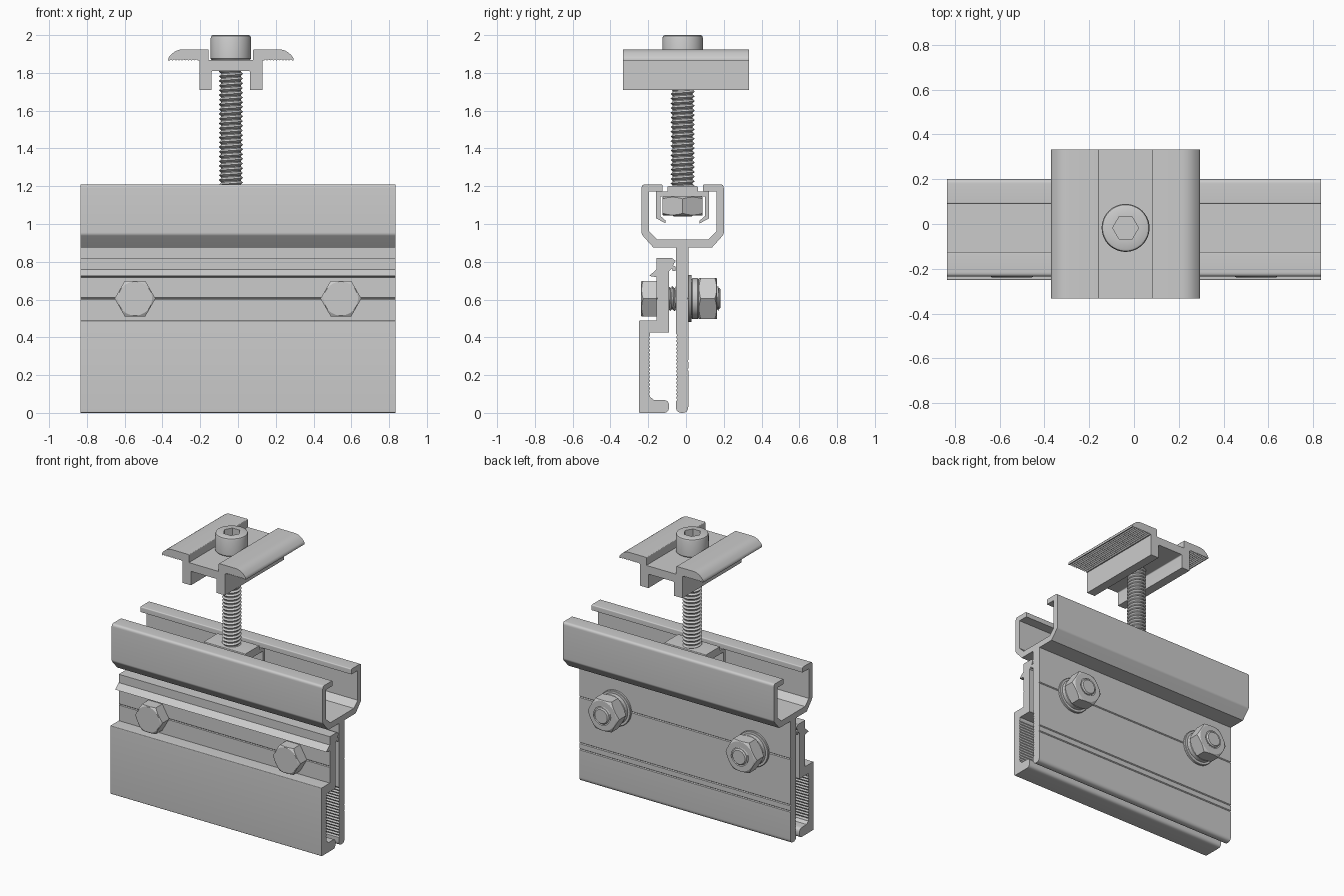
import bpy, bmesh, math
from mathutils import Vector, Matrix

if "Cube" in bpy.data.objects:
    bpy.data.objects.remove(bpy.data.objects["Cube"])

CY = -0.0175          # centre of the channel in y
CX = -0.0375          # centre of the upright bolt and top clamp in x
N = 48


def finish(name, bm, matrix=None):
    if matrix:
        bm.transform(matrix)
    bmesh.ops.recalc_face_normals(bm, faces=bm.faces)
    me = bpy.data.meshes.new(name)
    bm.to_mesh(me)
    bm.free()
    ob = bpy.data.objects.new(name, me)
    bpy.context.collection.objects.link(ob)
    bpy.ops.object.select_all(action='DESELECT')
    ob.select_set(True)
    bpy.context.view_layer.objects.active = ob
    bpy.ops.object.shade_smooth_by_angle(angle=math.radians(30))
    return ob


def rounded(pts):
    """Round every corner given as (u, v, size)."""
    out = []
    for i, p in enumerate(pts):
        c = Vector(p[:2])
        if len(p) == 2:
            out.append(c)
            continue
        a = c + (Vector(pts[i - 1][:2]) - c).normalized() * p[2]
        b = c + (Vector(pts[(i + 1) % len(pts)][:2]) - c).normalized() * p[2]
        for k in range(7):
            t = k / 6
            out.append(a * (1 - t) ** 2 + c * 2 * t * (1 - t) + b * t * t)
    return out


def extrude(name, pts, axis, lo, hi):
    """Extrude a (y, z) profile along X or an (x, z) profile along Y."""
    bm = bmesh.new()
    rows = []
    for w in (lo, hi):
        rows.append([bm.verts.new((w, p.x, p.y) if axis == 'X' else (p.x, w, p.y))
                     for p in rounded(pts)])
    n = len(rows[0])
    for i in range(n):
        j = (i + 1) % n
        bm.faces.new((rows[0][i], rows[0][j], rows[1][j], rows[1][i]))
    bm.faces.new(rows[0])
    bm.faces.new(rows[1])
    return finish(name, bm)


def mirrored(half, c):
    return ([(c + p[0], *p[1:]) for p in half]
            + [(c - p[0], *p[1:]) for p in reversed(half)])


def teeth(a, b, n, off):
    """Zigzag from a to b, valleys shifted by off."""
    a, b, off = Vector(a), Vector(b), Vector(off)
    return [tuple(a.lerp(b, k / (2 * n)) + (off if k % 2 else Vector((0, 0))))
            for k in range(2 * n + 1)]


def loft(name, rings, matrix):
    """Rings of (hexagonal?, radius or apothem, height, chamfer slope)."""
    bm = bmesh.new()
    rows = []
    for hexa, r, z, slope in rings:
        row = []
        for i in range(N):
            t = 2 * math.pi * i / N
            q = r / math.cos(t % (math.pi / 3) - math.pi / 6) if hexa else r
            row.append(bm.verts.new((q * math.cos(t), q * math.sin(t), z - slope * (q - r))))
        rows.append(row)
    for a, b in zip(rows, rows[1:]):
        for i in range(N):
            j = (i + 1) % N
            bm.faces.new((a[i], a[j], b[j], b[i]))
    bm.faces.new(rows[0])
    bm.faces.new(rows[-1])
    return finish(name, bm, matrix)


def hex_nut(name, f, z0, z1, matrix):
    s = 0.55
    loft(name, [(0, f * .96, z0, 0), (1, f, z0 + .003, -s),
                (1, f, z1 - .003, s), (0, f * .96, z1, 0)], matrix)


def cylinder(name, r, z0, z1, matrix, b=0.005):
    loft(name, [(0, r - b, z0, 0), (0, r, z0 + b, 0),
                (0, r, z1 - b, 0), (0, r - b, z1, 0)], matrix)


def thread(name, r, z0, z1, pitch, matrix):
    """Helical ridge made from alternating crest and root rows."""
    bm = bmesh.new()
    n, depth = 24, pitch * 0.55
    turns = int((z1 - z0) / pitch) + 1
    rows = []
    for j in range(-2, 2 * turns + 1):
        row = []
        for i in range(n + 1):
            t = 2 * math.pi * i / n
            z = min(max(z0 + (j / 2 + i / n) * pitch, z0), z1)
            q = r - depth * (j % 2)
            row.append(bm.verts.new((q * math.cos(t), q * math.sin(t), z)))
        rows.append(row)
    for a, b in zip(rows, rows[1:]):
        for i in range(n):
            bm.faces.new((a[i], a[i + 1], b[i + 1], b[i]))
    bmesh.ops.remove_doubles(bm, verts=bm.verts, dist=1e-5)
    bmesh.ops.dissolve_degenerate(bm, edges=bm.edges, dist=1e-5)
    finish(name, bm, matrix)


# Upper channel with its hanging web
half = [(.155, .875), (.2175, .945, .01), (.2175, 1.21, .02), (.107, 1.21, .008),
        (.107, 1.172), (.178, 1.172), (.178, .96), (.135, .918)]
grooves = [p for z in (.23, .275, .605)
           for p in ((.012, z - .005), (.006, z), (.012, z + .005))]
rail = (mirrored(half, CY) + [(-.053, .875)]
        + teeth((-.053, .42), (-.053, .06), 18, (.007, 0))
        + [(-.053, 0, .032), (.012, 0, .032)] + grooves + [(.012, .875)])
extrude("channel_rail", rail, 'X', -.835, .835)

# Front clamping plate with hooked top, drip fin and toothed pocket
plate = ([(-.25, 0, .008), (-.09, 0, .03), (-.09, .068, .03), (-.17, .068), (-.19, .085)]
         + teeth((-.19, .09), (-.19, .41), 16, (-.006, 0))
         + [(-.19, .425), (-.09, .425), (-.09, .75), (-.075, .765), (-.07, .75),
            (-.055, .75), (-.055, .775), (-.07, .78), (-.055, .805), (-.075, .82),
            (-.155, .82), (-.155, .76), (-.195, .725), (-.155, .718),
            (-.155, .61), (-.15, .605), (-.155, .60), (-.155, .488), (-.25, .488, .006)])
extrude("clamp_plate", plate, 'X', -.835, .835)

# Two cross bolts with washers and nuts
for side, x in (("left", -.545), ("right", .545)):
    m = Matrix.Translation((x, 0, .605)) @ Matrix.Rotation(-math.pi / 2, 4, 'X')
    loft(side + "_bolt_head", [(0, .09, -.238, 0), (1, .094, -.235, -.55), (1, .094, -.155, 0)], m)
    cylinder(side + "_bolt_core", .057, -.16, .182, m, .008)
    thread(side + "_bolt_thread", .067, -.155, .174, .022, m)
    cylinder(side + "_flat_washer", .125, .012, .03, m, .003)
    cylinder(side + "_spring_washer", .108, .03, .066, m, .004)
    hex_nut(side + "_nut", .108, .066, .165, m)

# Sliding nut holder inside the channel
holder = [(.08, 1.2, .006), (.08, 1.172), (.14, 1.172), (.14, 1.03), (.09, 1.003),
          (.09, 1.018), (.118, 1.042), (.118, 1.145)]
extrude("nut_holder", mirrored(holder, CY), 'X', CX - .165, CX + .165)

# Upright socket bolt and its nut
m = Matrix.Translation((CX, CY, 0))
hex_nut("channel_nut", .106, 1.045, 1.145, m)
cylinder("main_bolt_core", .053, 1.04, 1.875, m)
thread("main_bolt_thread", .064, 1.045, 1.87, .025, m)
loft("main_bolt_head", [(0, .1, 1.868, 0), (0, .107, 1.875, 0), (0, .107, 1.985, 0),
                        (0, .103, 1.996, 0), (0, .095, 2.0, 0), (1, .05, 2.0, 0),
                        (1, .05, 1.93, 0)], m)

# Top clamp with rounded wings, toothed undersides and two legs
wing = ([(.118, 1.868), (.118, 1.925, .006), (.29, 1.925, .04), (.332, 1.88, .012), (.332, 1.866)]
        + teeth((.325, 1.865), (.175, 1.865), 9, (0, .007))
        + [(.167, 1.865), (.167, 1.71), (.102, 1.71), (.102, 1.81, .008)])
extrude("top_clamp", mirrored(wing, CX), 'Y', -.333, .333)
